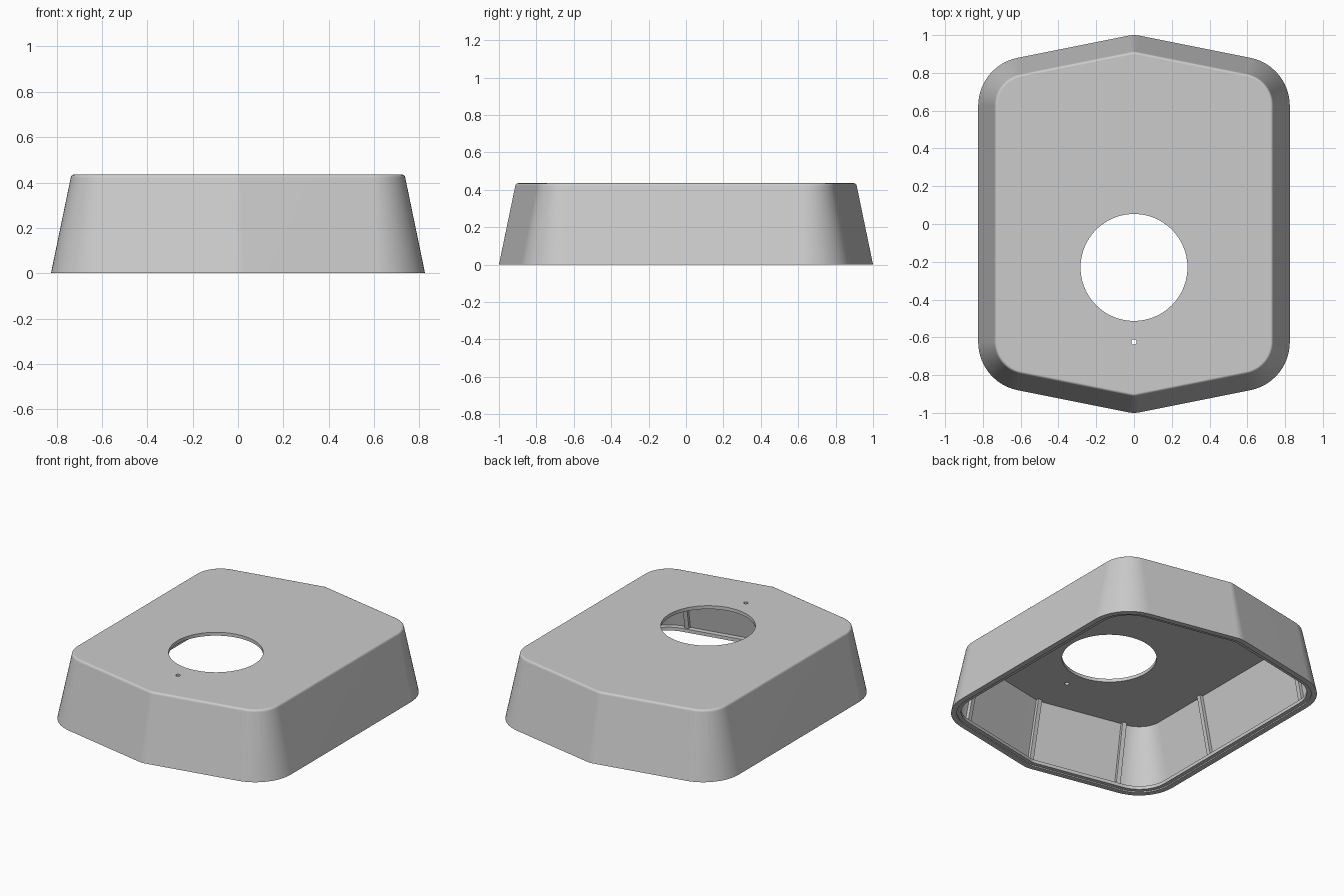
import bpy, bmesh, math
from mathutils import Vector

if "Cube" in bpy.data.objects:
    bpy.data.objects.remove(bpy.data.objects["Cube"])

TILT = math.radians(11.3)      # slope of the pointed front and back walls
DRAFT = 0.09 / 0.43            # inward lean of the walls per unit of height


def outline(off):
    """Six-sided outline with rounded corners, shrunk inward by off."""
    quarter = []
    for (cx, cy, r, a0, a1, n) in ((0.565, 0.625, 0.26, 0, math.pi / 2 - TILT, 12),
                                   (0, 0.85, 0.15, math.pi / 2 - TILT, math.pi / 2, 3)):
        for i in range(n + 1):
            a = a0 + (a1 - a0) * i / n
            quarter.append((cx + (r - off) * math.cos(a), cy + (r - off) * math.sin(a)))
    left = [(-x, y) for x, y in reversed(quarter[:-1])]
    back = quarter + left
    return back + [(-x, -y) for x, y in back]


def finish(bm, name):
    bmesh.ops.recalc_face_normals(bm, faces=bm.faces)
    mesh = bpy.data.meshes.new(name)
    bm.to_mesh(mesh)
    bm.free()
    ob = bpy.data.objects.new(name, mesh)
    bpy.context.collection.objects.link(ob)
    return ob


# Shell: one wall profile (inset, height) lofted round the outline
profile = [(0, 0), (0.087, 0.42)]
for deg in (30, 55, 75, 90):                      # rounded top edge
    a = math.radians(deg)
    profile.append((0.102 - 0.015 * math.cos(a), 0.42 + 0.015 * math.sin(a)))
inner = [(0.02 + DRAFT * 0.413, 0.413), (0.02 + DRAFT * 0.03, 0.03),
         (0.06, 0.03), (0.06, 0.008), (0.035, 0.008), (0.035, 0)]
bm = bmesh.new()
rings = [[bm.verts.new((x, y, z)) for x, y in outline(o)] for o, z in profile + inner]
count = len(rings[0])
top = len(profile) - 1
for k in range(len(rings)):
    if k == top:
        continue                                  # plate faces replace this strip
    a, b = rings[k], rings[(k + 1) % len(rings)]
    for i in range(count):
        j = (i + 1) % count
        bm.faces.new((a[i], a[j], b[j], b[i]))
bm.faces.new(rings[top])
bm.faces.new(rings[top + 1])
shell = finish(bm, "housing_shell")

# Large opening and small screw hole
for name, y, r, n in (("opening_cutter", -0.23, 0.283, 96), ("screw_hole_cutter", -0.625, 0.014, 24)):
    bpy.ops.mesh.primitive_cylinder_add(vertices=n, radius=r, depth=0.3, location=(0, y, 0.42))
    cutter = bpy.context.object
    cutter.name = name
    cutter.hide_render = True
    mod = shell.modifiers.new(name, 'BOOLEAN')
    mod.object = cutter
    mod.solver = 'EXACT'
    bpy.context.view_layer.objects.active = shell
    bpy.ops.object.modifier_apply(modifier=name)
    bpy.data.objects.remove(cutter)

bpy.ops.object.select_all(action='DESELECT')
shell.select_set(True)
bpy.context.view_layer.objects.active = shell
bpy.ops.object.shade_smooth_by_angle(angle=math.radians(32))
weighted = shell.modifiers.new("even_shading", 'WEIGHTED_NORMAL')
weighted.keep_sharp = True


# Stiffening ribs leaning with the inside of the walls
def add_rib(bm, base, normal, width=0.028, depth=0.022):
    n = Vector((*normal, 0)).normalized()
    side = Vector((-n.y, n.x, 0)) * width / 2
    loops = []
    for z in (0.025, 0.418):
        p = Vector((*base, z)) - n * (0.015 + DRAFT * z)
        q = p - n * (depth + 0.005)
        loops.append([bm.verts.new(v) for v in (p - side, p + side, q + side, q - side)])
    lo, hi = loops
    bm.faces.new(lo)
    bm.faces.new(hi)
    for i in range(4):
        j = (i + 1) % 4
        bm.faces.new((lo[i], lo[j], hi[j], hi[i]))


bm = bmesh.new()
for s in (-1, 1):
    add_rib(bm, (0, s), (0, s))
    for t in (-1, 1):
        add_rib(bm, (0.59 * t, s * (1.003 - 0.2 * 0.59)), (t * math.sin(TILT), s * math.cos(TILT)))
    for y in (-0.23, 0.62):
        add_rib(bm, (0.825 * s, y), (s, 0))
finish(bm, "wall_ribs")
